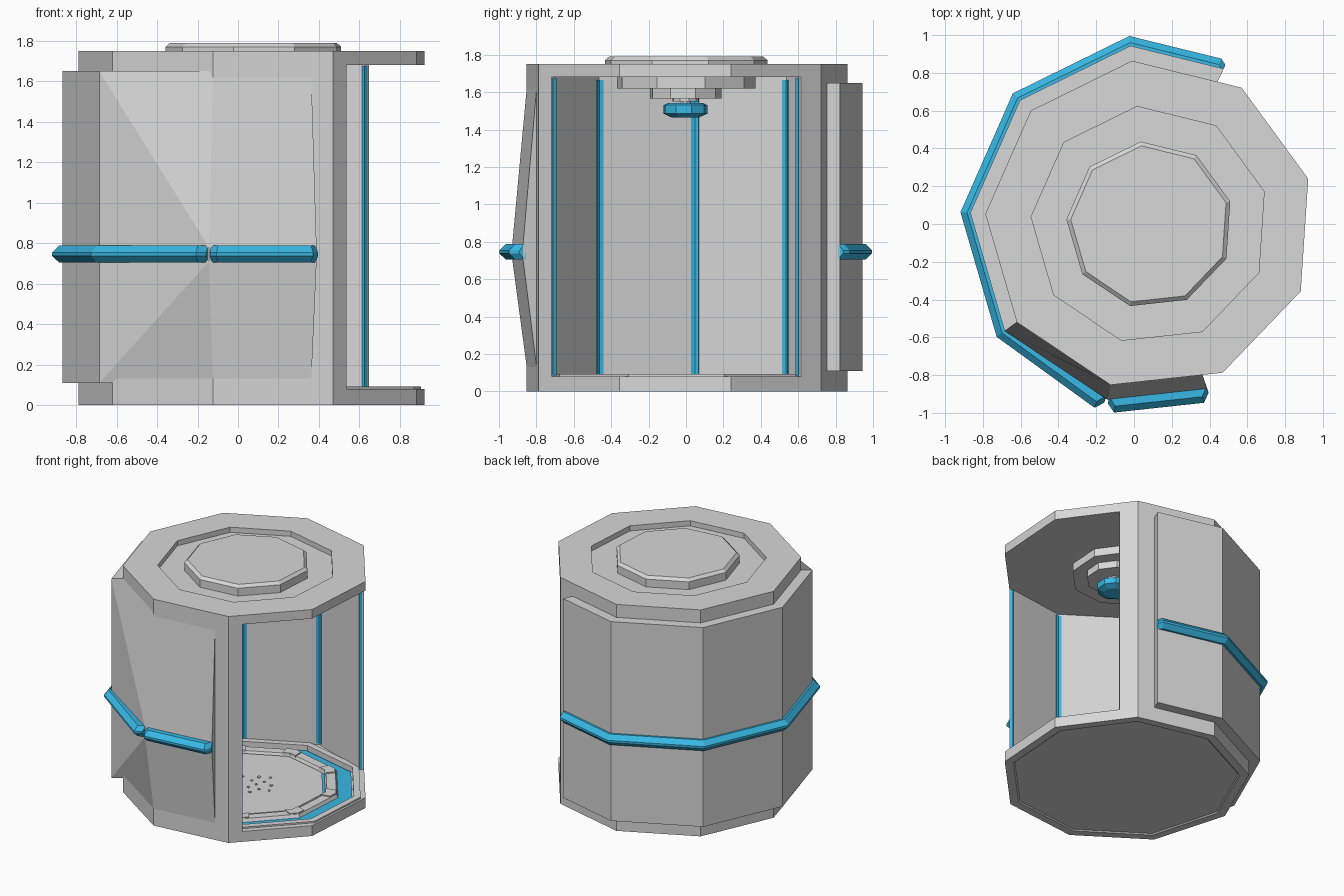
import bpy, bmesh, math, random
from mathutils import Vector

if "Cube" in bpy.data.objects:
    bpy.data.objects.remove(bpy.data.objects["Cube"])

SIDES, TURN = 9, math.radians(16.2)
CX, CY = 0.084, -0.004


def material(name, rgb):
    m = bpy.data.materials.new(name)
    m.use_nodes = True
    m.diffuse_color = (*rgb, 1)
    m.node_tree.nodes["Principled BSDF"].inputs["Base Color"].default_value = (*rgb, 1)
    return m


GREY = material("light grey", (0.68, 0.68, 0.68))
BLUE = material("sky blue", (0.04, 0.48, 0.78))


def corner(r, i):
    a = TURN + i * math.tau / SIDES
    return Vector((CX + r * math.cos(a), CY + r * math.sin(a), 0))


def spot(k, r, z, dx=0):
    """Point on a nine-sided outline of radius r, k counted in corners."""
    i = math.floor(k)
    return corner(r, i).lerp(corner(r, i + 1), k - i) + Vector((dx, 0, z))


def sweep(name, mat, ks, profile, closed=False):
    """Carry a closed (radius, z, x offset) profile round the outline stations ks."""
    bm = bmesh.new()
    rings = []
    for k in ks:
        pts = profile(k) if callable(profile) else profile
        rings.append([bm.verts.new(spot(k, *p)) for p in pts])
    n = len(rings[0])
    pairs = list(zip(rings, rings[1:]))
    if closed:
        pairs.append((rings[-1], rings[0]))
    else:
        bm.faces.new(rings[0])
        bm.faces.new(rings[-1])
    for a, b in pairs:
        for j in range(n):
            bm.faces.new((a[j], a[(j + 1) % n], b[(j + 1) % n], b[j]))
    bmesh.ops.remove_doubles(bm, verts=bm.verts, dist=1e-5)
    bmesh.ops.recalc_face_normals(bm, faces=bm.faces)
    me = bpy.data.meshes.new(name)
    bm.to_mesh(me)
    bm.free()
    me.materials.append(mat)
    ob = bpy.data.objects.new(name, me)
    bpy.context.collection.objects.link(ob)


def ring(name, mat, profile, dx=0):
    sweep(name, mat, range(SIDES), [(*p, dx) if len(p) == 2 else p for p in profile], closed=True)


def box(r0, r1, z0, z1, dx=0):
    return [(r0, z0, dx), (r1, z0, dx), (r1, z1, dx), (r0, z1, dx)]


# Floor slab with a sunken well, and roof slab with a sunken ring
R_OUT, R_IN = 0.873, 0.782
ROOM, WELL, PLATFORM, LAMP = 0.155, 0.1, 0.05, 0.095    # x offsets of the inner parts
ring("floor_slab", GREY, [(0, 0.008), (0.8, 0.008), (0.81, 0), (R_OUT, 0), (R_OUT, 0.08),
                          (0.7, 0.08, WELL), (0.7, 0.05, WELL), (0, 0.05)])
ring("roof_slab", GREY, [(0, 1.68), (R_OUT, 1.68), (R_OUT, 1.75), (0.63, 1.75), (0.63, 1.71), (0, 1.71)])

# Open-sided wall, whose inside is set towards the opening and thins at the jambs
JAMB_A, JAMB_B = 0.78, 7.16
JAMB_RADII = {JAMB_A: 0.845, 1: 0.769, 7: 0.791, JAMB_B: 0.855}


def wall(k):
    r, dx = (JAMB_RADII[k], 0) if k in JAMB_RADII else (R_IN, ROOM)
    return [(r, 0.08, dx), (R_OUT, 0.08), (R_OUT, 1.68), (r, 1.68, dx)]


sweep("wall", GREY, [JAMB_A, *range(1, 8), JAMB_B], wall)

# Roof cap with a bevelled rim
ring("roof_cap", GREY, [(0, 1.70), (0.443, 1.70), (0.443, 1.77), (0.42, 1.79), (0, 1.79)])

# Outer cladding: straight round the back, tapering from a narrow ridge at the front
def cladding(k):
    low, high = (0.11, 1.65) if k <= 5 else (0.71, 0.78)
    return [(0.87, 0.11), (0.953, low), (0.953, high), (0.87, 1.65)]


sweep("cladding", GREY, [1.22, 2, 3, 4, 5, 6, 6.82], cladding)

# Trim band round the cladding, tapered at its ends
TIPS = (1.22, 5.985, 6.015, 6.82)


def band(k):
    r = 0.975 if k in TIPS else 1.005 if k < 5.5 else 1.03
    s = r - 0.035
    return [(0.93, 0.705), (s, 0.705), (r, 0.738), (r, 0.754), (s, 0.788), (0.93, 0.788)]


sweep("side_trim_band", BLUE, [1.22, 1.27, 2, 3, 4, 5, 5.92, 5.985], band)
sweep("front_trim_band", BLUE, [6.015, 6.08, 6.76, 6.82], band)

# Lit strips in the inner corners and on the door jambs
for v in range(2, 7):
    sweep(f"corner_strip_{v - 1}", BLUE, [v - 0.042, v, v + 0.042],
          box(R_IN - 0.005, R_IN + 0.005, 0.09, 1.665, ROOM))
for side, k, step in (("back", JAMB_A, 0.03), ("front", JAMB_B, -0.03)):
    r = JAMB_RADII[k]
    sweep(f"{side}_jamb_strip", BLUE, [k - step * 0.25, k + step], box(r - 0.01, r + 0.012, 0.085, 1.675))

# Stepped ceiling fitting with a hanging lamp
ring("ceiling_step_large", GREY, box(0, 0.377, 1.62, 1.69), LAMP)
for p_name, r, low, high in (("large", 0.377, 1.62, 1.69), ("small", 0.195, 1.567, 1.63)):
    if p_name == "small":
        ring("ceiling_step_small", GREY, box(0, r, low, high, LAMP))
ring("lamp_collar", GREY, box(0, 0.07, 1.55, 1.58, LAMP))
ring("lamp_stem", GREY, box(0, 0.03, 1.53, 1.56, LAMP))
ring("lamp", BLUE, [(0, 1.465), (0.075, 1.465), (0.12, 1.485), (0.12, 1.53), (0.095, 1.542), (0, 1.542)], LAMP)

# Floor: raised rim, blue channel and a central platform
ring("floor_rim", GREY, box(0.70, 0.75, 0.07, 0.092, WELL))
ring("floor_channel", BLUE, box(0.45, 0.69, 0.045, 0.056, WELL))
ring("platform_rim", GREY, [(0.53, 0.05), (0.63, 0.05), (0.615, 0.08), (0.545, 0.08)], PLATFORM)
ring("platform_plate", GREY, box(0, 0.515, 0.045, 0.07, PLATFORM))
for v in range(SIDES):
    sweep(f"platform_block_{v + 1}", GREY, [v - 0.15, v, v + 0.15], box(0.535, 0.61, 0.07, 0.088, PLATFORM))

# Small studs on the platform
random.seed(4)
for i in range(14):
    a, r = i * 2.4, 0.045 * math.sqrt(i + 0.3)
    bpy.ops.mesh.primitive_cylinder_add(
        vertices=8, radius=random.uniform(0.009, 0.014), depth=0.008,
        location=(CX + PLATFORM + r * math.cos(a), CY + r * math.sin(a), 0.072))
    stud = bpy.context.object
    stud.name = f"platform_stud_{i + 1}"
    stud.data.materials.append(GREY)
